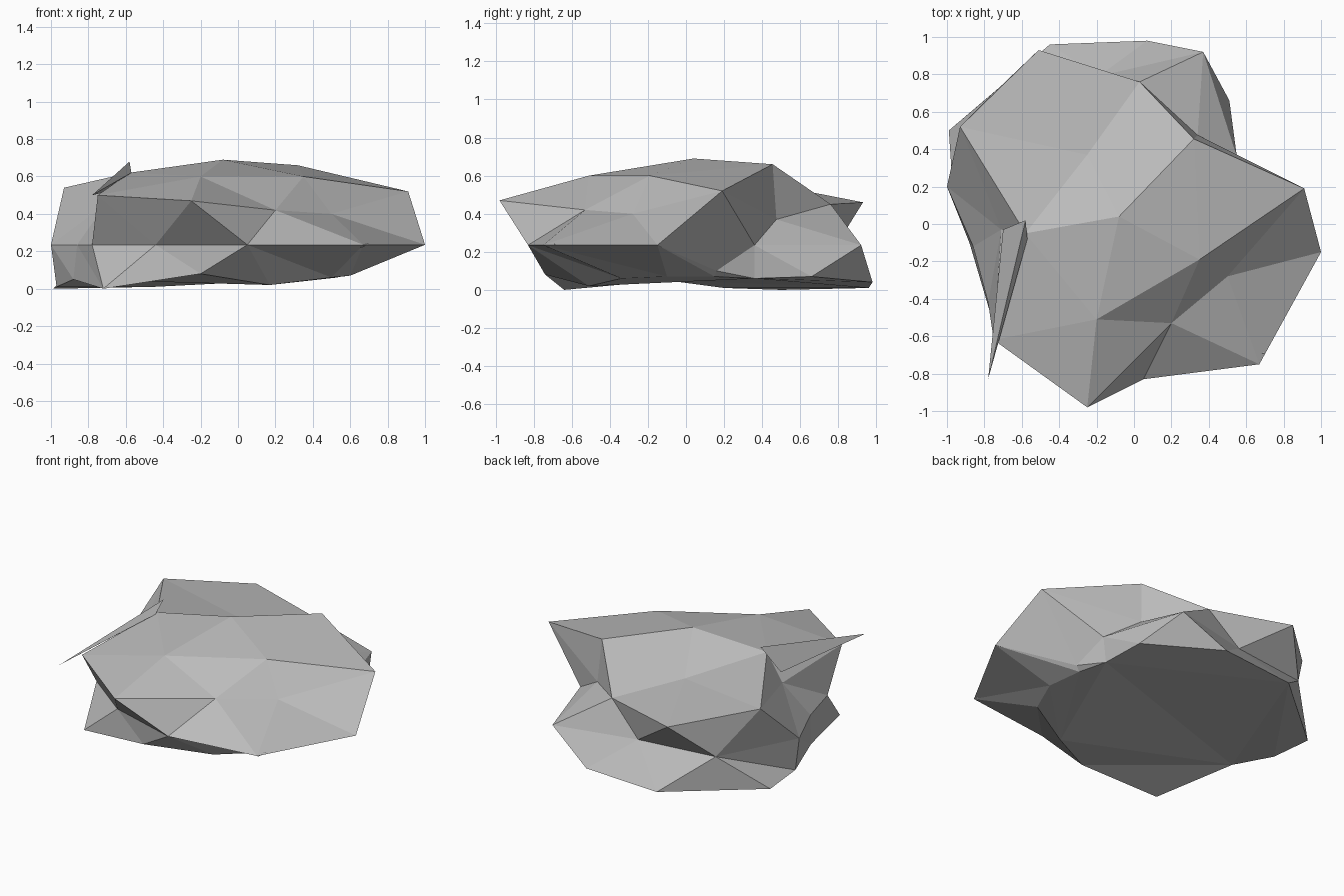
import bpy
import bmesh
from mathutils import Vector
from mathutils.geometry import delaunay_2d_cdt

default_cube = bpy.data.objects.get("Cube")
if default_cube:
    bpy.data.objects.remove(default_cube, do_unlink=True)

stone = bpy.data.materials.new("stone_grey")
stone.use_nodes = True
GREY = (0.5, 0.5, 0.5, 1)
stone.diffuse_color = GREY
stone.node_tree.nodes["Principled BSDF"].inputs["Base Color"].default_value = GREY

# Foot of the boulder, counterclockwise from the front left corner
foot_corner, foot_nose, foot_front = (-.72, -.64, 0), (-.2, -.74, .08), (.17, -.51, .02)
foot_chip, foot_point, foot_hollow = (.5, -.34, .06), (.6, -.1, .07), (.57, .15, .07)
foot_notch, foot_bulge, foot_back = (.53, .36, .06), (.51, .66, .07), (.07, .98, .04)
foot_lip, foot_flank = (-.45, .96, .01), (-.99, .5, 0)
foot_side, foot_dip = (-.97, .2, .01), (-.88, -.1, .05)

# Waist, nearly level all round
WAIST = 0.235
waist_corner, waist_nose = (-.78, -.42, WAIST), (-.44, -.68, WAIST)
waist_front, waist_chip = (.05, -.83, WAIST), (.67, -.75, WAIST)
point, hollow = (1, -.15, WAIST), (.6, .16, .1)
notch, waist_bulge = (.55, .36, WAIST), (.37, .92, WAIST)
undercut, waist_flank = (-.19, .79, WAIST), (-.73, .72, WAIST)
waist_side, waist_dip = (-1, .2, WAIST), (-.86, -.12, WAIST)

# Shoulder
corner, nose = (-.75, -.62, .5), (-.25, -.98, .47)
right_peak, back_knee = (.91, .19, .52), (.34, .475, .37)
back_dip, back_lip = (.03, .76, .45), (-.51, .93, .46)
side_peak, side_dip = (-.93, .52, .54), (-.71, -.03, .45)

# Foot, waist and shoulder corners going round the boulder
columns = [
    (foot_corner, waist_corner, corner),
    (foot_corner, waist_nose, corner),
    (foot_nose, waist_nose, nose),
    (foot_nose, waist_front, nose),
    (foot_front, waist_front, waist_front),
    (foot_chip, waist_chip, waist_chip),
    (foot_point, point, point),
    (foot_hollow, hollow, right_peak),
    (foot_notch, notch, back_knee),
    (foot_bulge, waist_bulge, back_dip),
    (foot_back, undercut, back_dip),
    (foot_lip, undercut, back_lip),
    (foot_lip, waist_flank, back_lip),
    (foot_flank, waist_flank, side_peak),
    (foot_side, waist_side, side_dip),
    (foot_dip, waist_dip, side_dip),
]

# Peaks and dents inside the upper surface
apex, front_ridge, right_ridge = (-.08, .04, .69), (-.2, -.51, .6), (.35, -.19, .6)
dent, right_knee, side_ridge = (.2, -.53, .42), (.5, -.28, .4), (-.58, -.05, .62)
back_peak, back_slope = (.32, .455, .66), (-.25, .37, .51)
crown = [apex, front_ridge, right_ridge, dent, right_knee, side_ridge,
         back_peak, back_slope]
creases = [(apex, back_peak), (nose, dent), (nose, front_ridge),
           (dent, waist_front), (dent, waist_chip), (dent, right_ridge),
           (right_knee, point), (right_ridge, right_peak), (apex, right_ridge),
           (front_ridge, right_ridge), (front_ridge, corner),
           (right_peak, back_peak), (back_peak, back_dip), (back_peak, back_knee),
           (back_slope, side_peak), (back_slope, back_dip), (apex, back_slope),
           (side_ridge, side_peak), (side_ridge, corner), (side_ridge, apex)]


def cap(ring, inner=(), folds=()):
    """Triangles filling a contour, keeping the given folds."""
    loop = list(dict.fromkeys(ring))
    points = loop + list(inner)
    edges = [(i, (i + 1) % len(loop)) for i in range(len(loop))]
    edges += [(points.index(a), points.index(b)) for a, b in folds]
    flat = [Vector(p[:2]) for p in points]
    result = delaunay_2d_cdt(flat, edges, [], 1, 1e-5)
    source = result[3]
    return [[points[source[i][0]] for i in face] for face in result[2]
            if all(source[i] for i in face)]


def bridge(lower, upper):
    """Triangles joining two contours of equal length."""
    faces = []
    for i in range(len(lower)):
        j = (i + 1) % len(lower)
        faces.append((lower[i], lower[j], upper[i]))
        faces.append((lower[j], upper[j], upper[i]))
    return faces


def build(name, faces):
    """One flat shaded object from faces that share corners."""
    bm = bmesh.new()
    corners = {p: bm.verts.new(p) for p in dict.fromkeys(p for f in faces for p in f)}
    for face in faces:
        verts = [corners[p] for p in dict.fromkeys(face)]
        if len(verts) > 2 and not bm.faces.get(verts):
            bm.faces.new(verts)
    bmesh.ops.recalc_face_normals(bm, faces=bm.faces[:])
    mesh = bpy.data.meshes.new(name)
    bm.to_mesh(mesh)
    bm.free()
    mesh.materials.append(stone)
    obj = bpy.data.objects.new(name, mesh)
    bpy.context.collection.objects.link(obj)


def shard(name, a, b, c, d):
    build(name, [(a, b, c), (a, c, d), (a, d, b), (b, d, c)])


foot, waist, shoulder = zip(*columns)
build("boulder", cap(foot) + bridge(foot, waist)
      + bridge(waist, shoulder) + cap(shoulder, crown, creases))

# Thin splinter along the side and a chip at the front corner
shard("side_splinter", (-.58, .02, .68), (-.57, -.08, .62), (-.78, -.83, .5), (-.7, -.03, .52))
shard("corner_chip", (.7, -.69, .24), (.64, -.7, .25), (.6, -.6, .22), (.66, -.73, .22))
